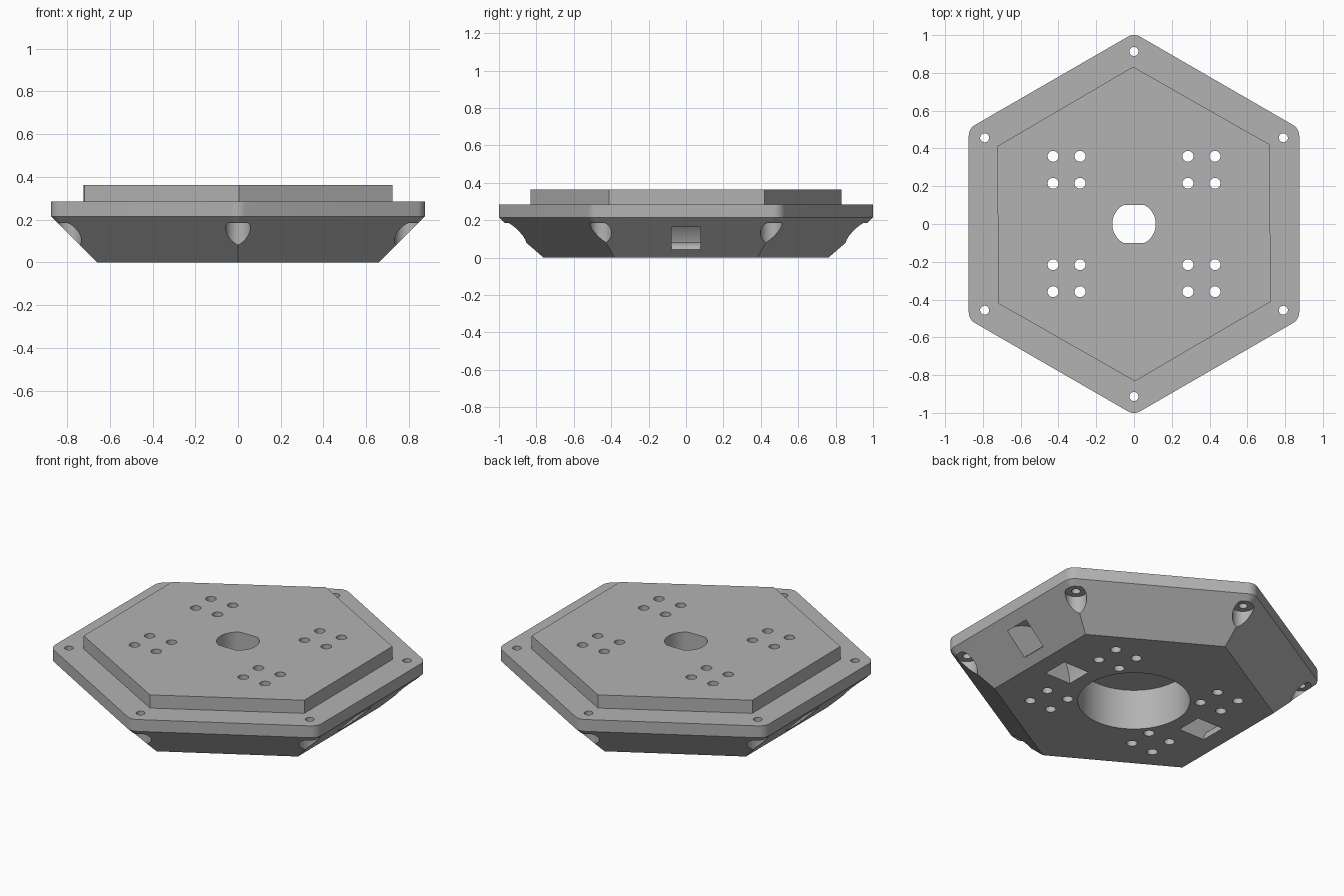
import bpy
import bmesh
import math
from mathutils import Matrix, Vector

cube = bpy.data.objects.get("Cube")
if cube:
    bpy.data.objects.remove(cube)

grey = bpy.data.materials.new("plain grey")
grey.use_nodes = True
colour = (0.45, 0.45, 0.45, 1)
grey.diffuse_color = colour
grey.node_tree.nodes["Principled BSDF"].inputs["Base Color"].default_value = colour

COS30 = math.cos(math.pi / 6)


def make_object(name, bm):
    bmesh.ops.recalc_face_normals(bm, faces=bm.faces)
    mesh = bpy.data.meshes.new(name)
    bm.to_mesh(mesh)
    bm.free()
    mesh.materials.append(grey)
    obj = bpy.data.objects.new(name, mesh)
    bpy.context.collection.objects.link(obj)
    return obj


def ring(radius, sides, start=0.0, cx=0.0, cy=0.0):
    angles = [start + 2 * math.pi * i / sides for i in range(sides)]
    return [(cx + radius * math.cos(a), cy + radius * math.sin(a)) for a in angles]


def hexagon(apothem, turn=0.0):
    return ring(apothem / COS30, 6, math.pi / 2 + turn)


def rounded_hexagon(apothem, r):
    points = []
    for i, (x, y) in enumerate(hexagon(apothem - r)):
        middle = math.pi / 2 + i * math.pi / 3
        for k in range(-4, 5):
            a = middle + k * math.pi / 24
            points.append((x + r * math.cos(a), y + r * math.sin(a)))
    return points


def prism(name, outline, low, high, matrix=Matrix()):
    bm = bmesh.new()
    face = bm.faces.new([bm.verts.new((x, y, low)) for x, y in outline])
    new = bmesh.ops.extrude_face_region(bm, geom=[face])["geom"]
    moved = [v for v in new if isinstance(v, bmesh.types.BMVert)]
    bmesh.ops.translate(bm, verts=moved, vec=(0, 0, high - low))
    bm.transform(matrix)
    return make_object(name, bm)


def combine(target, other, operation):
    mod = target.modifiers.new(operation.title(), 'BOOLEAN')
    mod.operation, mod.object, mod.solver = operation, other, 'EXACT'
    bpy.context.view_layer.objects.active = target
    bpy.ops.object.modifier_apply(modifier=mod.name)
    bpy.data.objects.remove(other)


def cut(outline, low, high, matrix=Matrix()):
    combine(base, prism("cutter", outline, low, high, matrix), 'DIFFERENCE')


# Rounded flange with a chamfered hexagonal underside
APOTHEM, ROUND, FLANGE_LOW, FLANGE_HIGH = 0.875, 0.067, 0.215, 0.285
flange = rounded_hexagon(APOTHEM, ROUND)
layers = [(hexagon(APOTHEM - FLANGE_LOW), 0),
          (hexagon(APOTHEM - ROUND), FLANGE_LOW - ROUND),
          (flange, FLANGE_LOW), (flange, FLANGE_HIGH)]
bm = bmesh.new()
for outline, z in layers:
    for x, y in outline:
        bm.verts.new((x, y, z))
bmesh.ops.convex_hull(bm, input=bm.verts)
bmesh.ops.dissolve_limit(bm, angle_limit=0.01, verts=bm.verts, edges=bm.edges)
base = make_object("mounting_base", bm)

# Raised top plate
combine(base, prism("top_plate", hexagon(0.721, math.radians(0.35)), 0.25, 0.363), 'UNION')

# Wide bore below and a double-flat shaft opening above
cut(ring(0.302, 64), -0.1, 0.24)
cut([(x, max(-0.1, min(0.1, y))) for x, y in ring(0.115, 48, 0.01)], 0.2, 0.5)

# Corner screw holes with counterbored pockets
for x, y in ring(0.913, 6, math.pi / 2):
    cut(ring(0.058, 32, 0, x, y), -0.1, 0.185)
    cut(ring(0.024, 24, 0, x, y), 0.1, 0.5)

# Four groups of four through holes
for sx in (-1, 1):
    for sy in (-1, 1):
        for x, y in ring(0.101, 4, math.pi / 4, sx * 0.357, sy * 0.287):
            cut(ring(0.029, 24, 0, x, y), -0.1, 0.5)

# Curved strap tunnels from the underside to the left and right slopes
upright = Matrix.Rotation(math.pi / 2, 4, 'X')
for side in (-1, 1):
    arc = [math.radians(a) for a in range(-20, 201, 10)]
    outline = [(side * (0.635 + r * math.cos(a)), r * math.sin(a))
               for r, sweep in ((0.25, arc), (0.08, arc[::-1])) for a in sweep]
    cut(outline, -0.078, 0.078, upright)

# Smooth curved walls, keep machined edges crisp
bpy.ops.object.select_all(action='DESELECT')
base.select_set(True)
bpy.context.view_layer.objects.active = base
bpy.ops.object.shade_smooth_by_angle(angle=math.radians(25))
